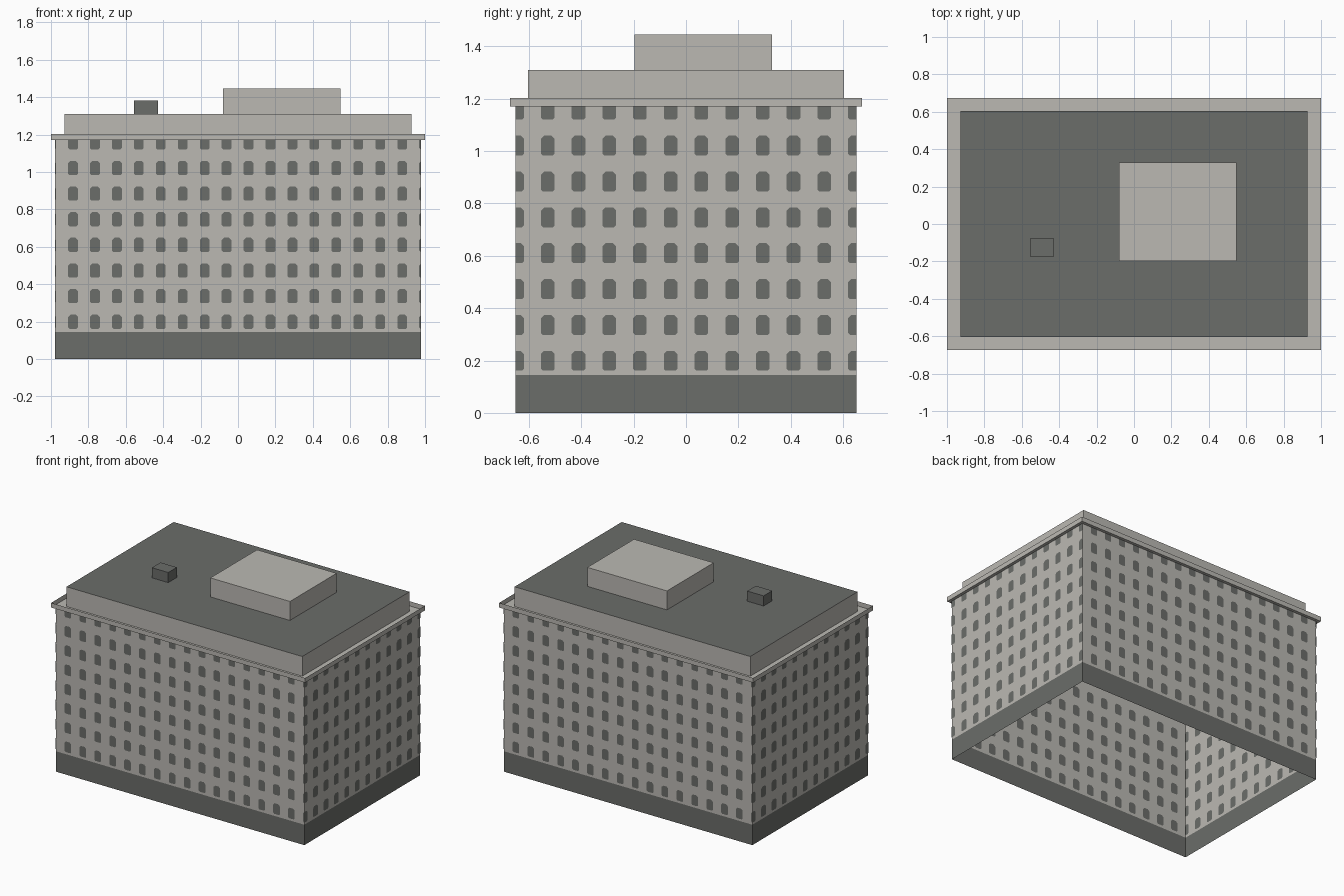
import bpy, bmesh
from math import pi
from mathutils import Matrix, Vector

old = bpy.data.objects.get("Cube")
if old:
    bpy.data.objects.remove(old, do_unlink=True)


def material(name, rgb):
    m = bpy.data.materials.new(name)
    m.use_nodes = True
    m.diffuse_color = (*rgb, 1)
    m.node_tree.nodes["Principled BSDF"].inputs["Base Color"].default_value = (*rgb, 1)
    return m


stone = material("pale_stone", (0.497, 0.485, 0.45))
slate = material("dark_grey", (0.147, 0.153, 0.144))


def finish(bm, name, *mats):
    mesh = bpy.data.meshes.new(name)
    bm.to_mesh(mesh)
    bm.free()
    for m in mats:
        mesh.materials.append(m)
    ob = bpy.data.objects.new(name, mesh)
    bpy.context.collection.objects.link(ob)
    return ob


def block(name, low, high, mats, open_top=False, open_bottom=False):
    """Box between two corners; a second material goes on the top face."""
    low, high = Vector(low), Vector(high)
    bm = bmesh.new()
    bmesh.ops.create_cube(bm, size=1)
    bmesh.ops.scale(bm, vec=high - low, verts=bm.verts)
    bmesh.ops.translate(bm, vec=(low + high) / 2, verts=bm.verts)
    bm.normal_update()
    drop = []
    for f in bm.faces:
        if f.normal.z > 0.5:
            f.material_index = len(mats) - 1
        if (open_top and f.normal.z > 0.5) or (open_bottom and f.normal.z < -0.5):
            drop.append(f)
    bmesh.ops.delete(bm, geom=drop, context='FACES_ONLY')
    return finish(bm, name, *mats)


HX, HY = 0.978, 0.651       # half sizes of the walls
BASE, EAVES = 0.145, 1.17
ROOF = 1.31

# Hollow shell: plinth and walls, open underneath
block("plinth", (-HX, -HY, 0), (HX, HY, BASE), [slate], True, True)
block("walls", (-HX, -HY, BASE), (HX, HY, EAVES), [stone], True, True)

# Cornice tray with a thin upstanding lip
block("cornice", (-1, -0.673, EAVES), (1, 0.673, 1.203), [stone], open_top=True)

# Roof
block("roof_block", (-0.928, -0.603, EAVES), (0.928, 0.603, ROOF), [stone, slate], open_bottom=True)
block("penthouse", (-0.08, -0.197, ROOF), (0.547, 0.328, 1.445), [stone], open_bottom=True)
block("roof_vent", (-0.556, -0.175, ROOF), (-0.427, -0.078, 1.382), [slate], open_bottom=True)

# Window outline: cut corners, larger at the head
W, H, HEAD, FOOT = 0.026, 0.038, 0.012, 0.007
outline = [(-W + FOOT, -H), (W - FOOT, -H), (W, -H + FOOT), (W, H - HEAD),
           (W - HEAD, H), (-W + HEAD, H), (-W, H - HEAD), (-W, -H + FOOT)]
STEP_X, STEP_Z, THICK = 0.1173, 0.137, 0.002


def window_wall(name, first, columns, half, depth, turn):
    """Grid of thin plates through one wall, trimmed at its edges."""
    bm = bmesh.new()
    for c in range(columns):
        for r in range(8):
            x, z = first + c * STEP_X, 0.199 + r * STEP_Z
            for side in (-1, 1):
                pts = outline if side < 0 else outline[::-1]
                bm.faces.new([bm.verts.new((x + u, -depth + side * THICK, z + v))
                              for u, v in pts])
    for co, no in (((half, 0, 0), (1, 0, 0)), ((-half, 0, 0), (-1, 0, 0)),
                   ((0, 0, EAVES), (0, 0, 1))):
        bmesh.ops.bisect_plane(bm, geom=bm.verts[:] + bm.edges[:] + bm.faces[:],
                               plane_co=co, plane_no=no, clear_outer=True)
    bm.transform(Matrix.Rotation(turn, 4, 'Z'))
    finish(bm, name, slate)


window_wall("front_windows", -0.882 - STEP_X, 18, HX, HY, 0)
window_wall("back_windows", -0.882 - STEP_X, 18, HX, HY, pi)
window_wall("left_windows", -5.5 * STEP_X, 12, HY, HX, pi / 2)
window_wall("right_windows", -5.5 * STEP_X, 12, HY, HX, -pi / 2)
